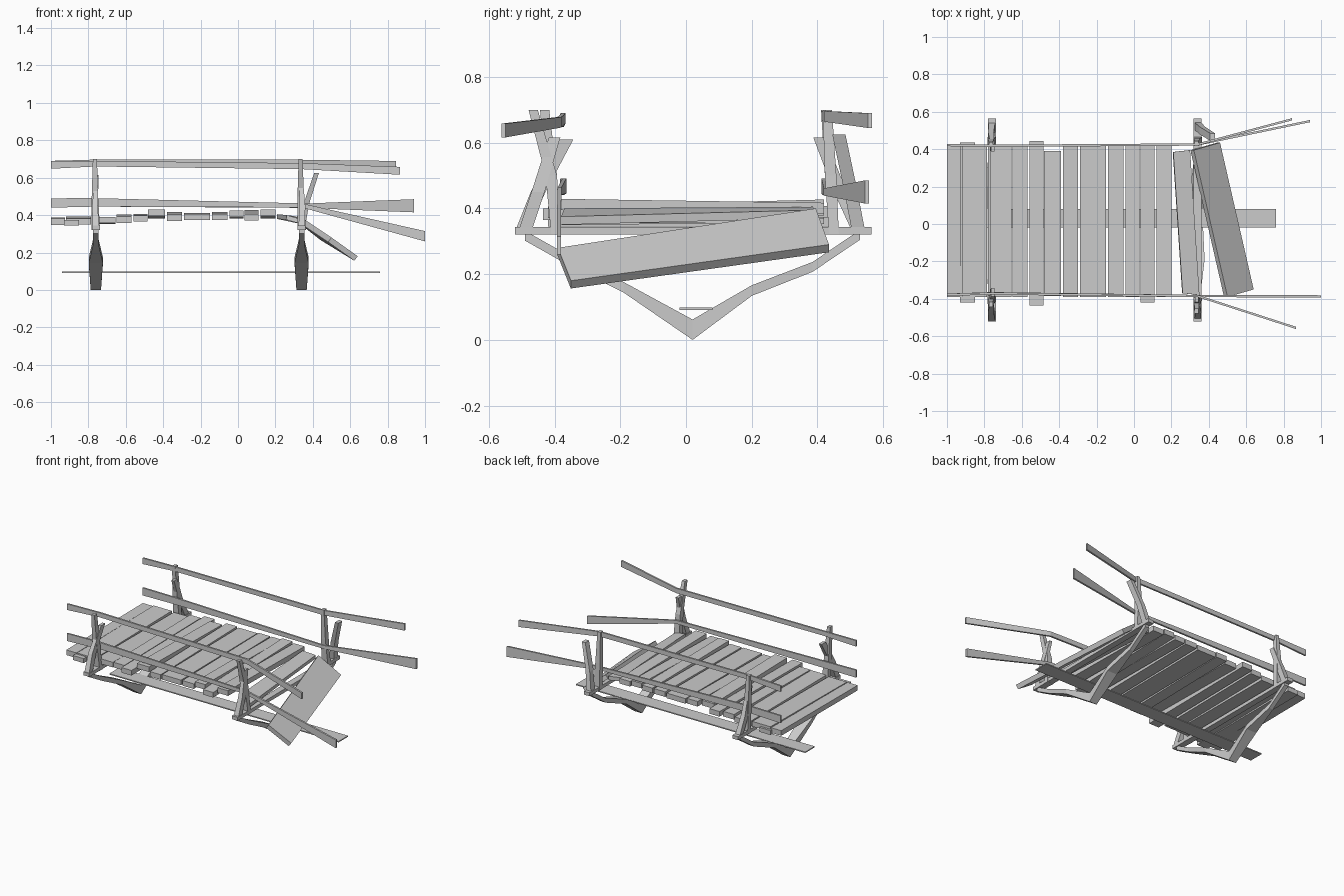
import bpy, bmesh
from mathutils import Vector

AX = {'x': Vector((1, 0, 0)), 'y': Vector((0, 1, 0)), 'z': Vector((0, 0, 1))}


def make(name, rings):
    """Skin a row of four-sided rings and cap both ends."""
    bm = bmesh.new()
    loops = [[bm.verts.new(p) for p in r] for r in rings]
    for a, b in zip(loops, loops[1:]):
        for i in range(4):
            j = (i + 1) % 4
            bm.faces.new((a[i], a[j], b[j], b[i]))
    bm.faces.new(loops[0])
    bm.faces.new(loops[-1])
    bmesh.ops.recalc_face_normals(bm, faces=bm.faces)
    me = bpy.data.meshes.new(name)
    bm.to_mesh(me)
    bm.free()
    ob = bpy.data.objects.new(name, me)
    bpy.context.collection.objects.link(ob)
    return ob


def beam(name, plane, stations):
    """Stations are (x, y, z, width, height); the section lies in the given plane."""
    u, v = AX[plane[0]], AX[plane[1]]
    rings = []
    for x, y, z, w, h in stations:
        p = Vector((x, y, z))
        rings.append([p + u * w / 2 * s + v * h / 2 * t
                      for s, t in ((-1, -1), (1, -1), (1, 1), (-1, 1))])
    return make(name, rings)


# Deck planks: x start, x end, front y, back y, front z, back z
planks = [
    (-1.0, -.925, -.39, .42, .365, .37), (-.92, -.785, -.39, .42, .366, .375),
    (-.77, -.655, -.39, .42, .374, .37), (-.65, -.57, -.39, .42, .376, .385),
    (-.56, -.485, -.435, .445, .382, .39), (-.48, -.39, -.385, .39, .412, .40),
    (-.38, -.30, -.39, .42, .386, .40), (-.29, -.15, -.39, .42, .39, .395),
    (-.14, -.055, -.39, .42, .39, .40), (-.045, .03, -.39, .42, .408, .40),
    (.035, .11, -.42, .42, .388, .41), (.12, .20, -.39, .42, .412, .40),
]
for x0, x1, y0, y1, z0, z1 in planks:
    xc, w = (x0 + x1) / 2, x1 - x0
    beam("deck_plank", 'xz', [(xc, y0, z0, w, .034), (xc, y1, z1, w, .034)])

# Protruding block at the far left of the deck
beam("deck_plank_under", 'xz', [(-.89, -.42, .36, .08, .03), (-.89, .435, .36, .08, .03)])


def loose_plank(name, corners, thick):
    top = [Vector(c) for c in corners]
    n = (top[1] - top[0]).cross(top[3] - top[0]).normalized()
    if n.z < 0:
        n = -n
    return make(name, [top, [p - n * thick for p in top]])


# Loose and fallen planks at the broken end
loose_plank("loose_plank", [(.21, .385, .405), (.30, .395, .395),
                            (.35, -.38, .375), (.26, -.37, .40)], .025)
loose_plank("fallen_plank", [(.32, .395, .40), (.46, .435, .29),
                             (.64, -.35, .18), (.50, -.39, .28)], .03)

# Long runner under the deck
beam("under_runner", 'yz', [(-.94, .03, .095, .1, .007), (.76, .03, .095, .1, .007)])

# Support frames: cross beam and hanging V brace
for x in (-.76, .34):
    beam("cross_beam", 'xz', [(x, -.52, .332, .042, .023), (x, .565, .332, .042, .023)])
    beam("v_brace", 'xz', [
        (x, -.49, .317, .03, .03), (x, -.38, .255, .03, .03), (x, -.19, .16, .075, .032),
        (x, .02, .031, .055, .062), (x, .2, .15, .075, .032), (x, .385, .222, .03, .03),
        (x, .53, .32, .03, .03)])

# Rail posts
for x, yf, yb in ((-.76, -.43, .425), (.34, -.465, .43)):
    beam("front_post", 'xy', [(x, -.395, .32, .045, .03), (x - .005, -.41, .5, .034, .035),
                              (x - .005, yf, .70, .022, .028)])
    beam("back_post", 'xy', [(x, .45, .32, .045, .03), (x - .005, .44, .5, .034, .035),
                             (x - .005, yb, .70, .022, .028)])

# Diagonal post braces
beam("front_brace_left", 'xy', [(-.76, -.50, .33, .035, .04), (-.765, -.45, .45, .03, .045),
                                (-.755, -.365, .61, .02, .045)])
beam("front_brace_right", 'xy', [(.34, -.49, .33, .035, .04), (.345, -.45, .45, .03, .04),
                                 (.335, -.40, .615, .02, .035)])
beam("back_brace_left", 'xy', [(-.76, .525, .33, .035, .04), (-.765, .47, .45, .03, .04),
                               (-.755, .405, .615, .02, .035)])
beam("back_brace_right", 'xy', [(.34, .525, .33, .035, .04), (.365, .50, .46, .03, .04),
                                (.42, .465, .625, .025, .04)])

# Hand rails, bent at the broken end
T = .012
beam("back_upper_rail", 'yz', [(-1, .422, .67, T, .04), (-.76, .418, .682, T, .03),
                               (.34, .425, .68, T, .032), (.845, .56, .667, T, .045)])
beam("back_lower_rail", 'yz', [(-1, .422, .465, T, .05), (-.76, .418, .468, T, .045),
                               (.34, .425, .45, T, .022), (.94, .55, .45, T, .07)])
beam("front_upper_rail", 'yz', [(-1, -.378, .668, T, .04), (-.76, -.372, .675, T, .03),
                                (.34, -.385, .662, T, .032), (.865, -.555, .637, T, .042)])
beam("front_lower_rail", 'yz', [(-1, -.378, .465, T, .05), (-.76, -.37, .468, T, .045),
                                (.34, -.385, .452, T, .022), (1.0, -.387, .287, T, .055)])
